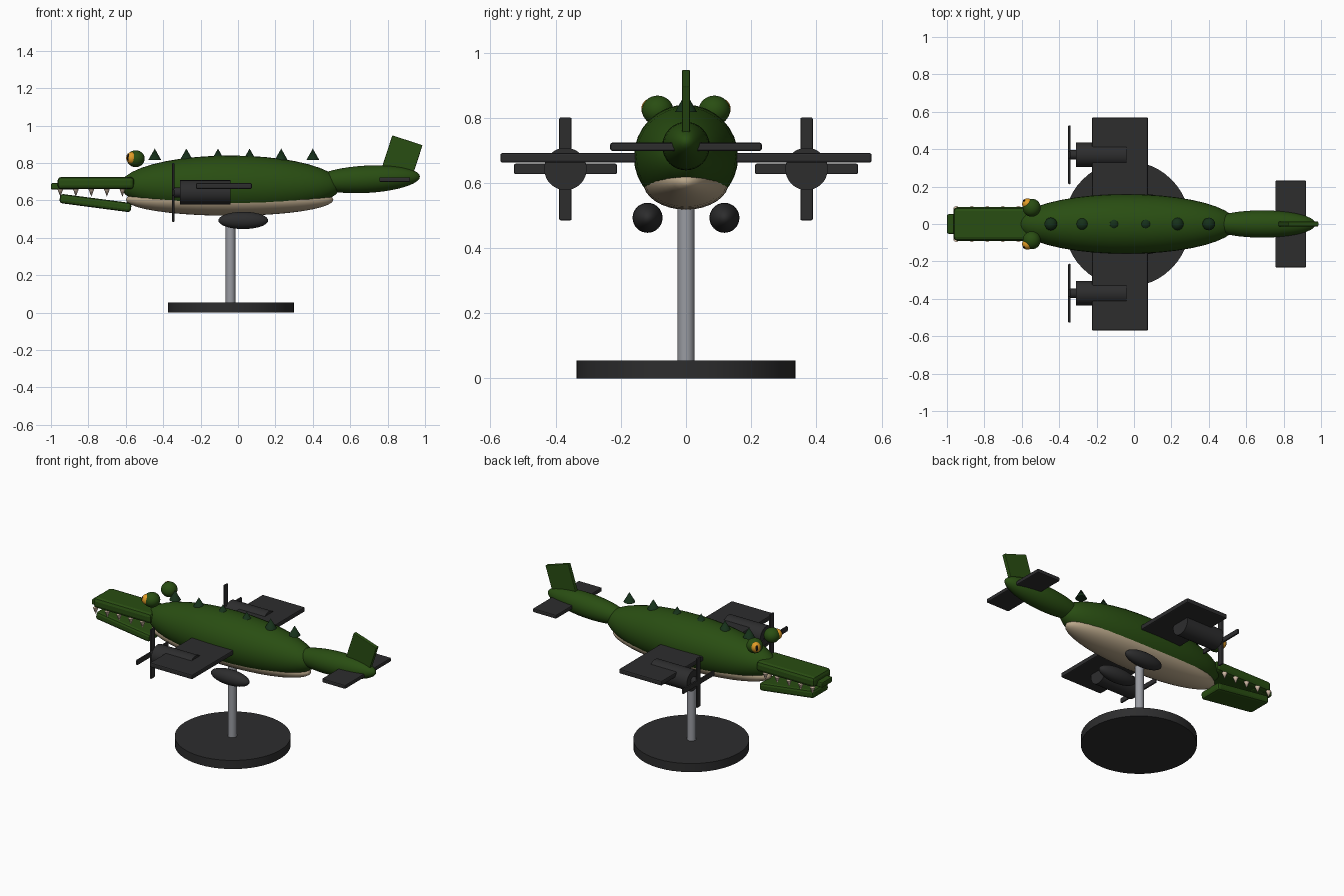
import bpy
from math import radians, pi

cube = bpy.data.objects.get("Cube")
if cube:
    bpy.data.objects.remove(cube, do_unlink=True)


def material(name, r, g, b):
    m = bpy.data.materials.new(name)
    m.use_nodes = True
    m.diffuse_color = (r, g, b, 1)
    bsdf = next(n for n in m.node_tree.nodes if n.type == 'BSDF_PRINCIPLED')
    bsdf.inputs["Base Color"].default_value = (r, g, b, 1)
    bsdf.inputs["Roughness"].default_value = 0.6
    return m


GREEN = material("crocodile green", 0.022, 0.075, 0.006)
SPIKE = material("dark spike green", 0.008, 0.03, 0.01)
TAN = material("belly tan", 0.48, 0.38, 0.25)
GREY = material("dark grey", 0.026, 0.026, 0.027)
STEEL = material("steel", 0.32, 0.33, 0.36)
IVORY = material("tooth ivory", 0.8, 0.62, 0.48)
AMBER = material("eye amber", 0.75, 0.33, 0.02)
BLACK = material("pupil black", 0.004, 0.004, 0.004)


def finish(name, mat, smooth=True):
    ob = bpy.context.object
    ob.name = name
    ob.data.materials.append(mat)
    bpy.ops.object.transform_apply(location=False, rotation=False, scale=True)
    if smooth:
        bpy.ops.object.shade_smooth_by_angle(angle=radians(35))
    return ob


def ellipsoid(name, mat, loc, radii, tilt=0):
    # Poles lie along the model's length
    bpy.ops.mesh.primitive_uv_sphere_add(segments=32, ring_count=20, radius=1,
                                         location=loc, rotation=(0, pi / 2 + tilt, 0))
    bpy.context.object.scale = (radii[2], radii[1], radii[0])
    return finish(name, mat)


def box(name, mat, loc, size, bevel=0.005, tilt=0):
    bpy.ops.mesh.primitive_cube_add(size=1, location=loc, rotation=(0, tilt, 0))
    bpy.context.object.scale = size
    ob = finish(name, mat, False)
    if bevel:
        mod = ob.modifiers.new("Bevel", 'BEVEL')
        mod.width = bevel
        mod.segments = 2
    return ob


def cylinder(name, mat, loc, radius, depth, along_x=False):
    bpy.ops.mesh.primitive_cylinder_add(vertices=48, radius=radius, depth=depth, location=loc,
                                        rotation=(0, pi / 2 if along_x else 0, 0))
    return finish(name, mat)


def cone(name, mat, loc, radius, depth, flip=False):
    bpy.ops.mesh.primitive_cone_add(vertices=16, radius1=radius, depth=depth, location=loc,
                                    rotation=(pi if flip else 0, 0, 0))
    return finish(name, mat)


# Display stand
cylinder("stand_base", GREY, (-0.037, 0, 0.028), 0.336, 0.055)
cylinder("stand_pole", STEEL, (-0.04, 0, 0.30), 0.026, 0.52)

# Body, belly and tail
ellipsoid("body", GREEN, (-0.04, 0, 0.68), (0.59, 0.16, 0.16))
ellipsoid("belly", TAN, (-0.045, 0, 0.604), (0.555, 0.132, 0.086))
ellipsoid("tail", GREEN, (0.685, 0, 0.713), (0.288, 0.073, 0.073), radians(-3))
box("tail_fin", GREEN, (0.878, 0, 0.836), (0.17, 0.025, 0.18), 0.004, radians(18))
box("tailplane", GREY, (0.838, 0, 0.711), (0.165, 0.465, 0.025), 0.006)

# Jaws
box("upper_jaw", GREEN, (-0.76, 0, 0.693), (0.41, 0.18, 0.066), 0.02)
box("snout_tip", GREEN, (-0.93, 0, 0.675), (0.14, 0.105, 0.035), 0.008)
box("lower_jaw", GREEN, (-0.762, 0, 0.586), (0.385, 0.16, 0.05), 0.015, radians(7.5))

# Back spikes
for i in range(6):
    cone(f"back_spike_{i + 1}", SPIKE, (-0.445 + i * 0.169, 0, 0.847), 0.034, 0.06)

# Wing
box("wing", GREY, (-0.075, 0, 0.677), (0.3, 1.14, 0.03), 0.007)

# Paired parts
for side, s in (("left", 1), ("right", -1)):
    # Eyes
    ellipsoid(f"{side}_eye", GREEN, (-0.547, s * 0.087, 0.823), (0.048, 0.048, 0.045))
    ellipsoid(f"{side}_iris", AMBER, (-0.569, s * 0.108, 0.827), (0.029, 0.029, 0.032))
    ellipsoid(f"{side}_pupil", BLACK, (-0.585, s * 0.123, 0.829), (0.009, 0.009, 0.019))

    # Teeth
    for i in range(5):
        cone(f"{side}_tooth_{i + 1}", IVORY, (-0.95 + i * 0.083, s * 0.08, 0.641),
             0.016, 0.042, True)

    # Engine with spinner and crossed propeller blades
    y = s * 0.37
    cylinder(f"{side}_engine", GREY, (-0.175, y, 0.643), 0.065, 0.27, True)
    cylinder(f"{side}_spinner", GREY, (-0.325, y, 0.643), 0.026, 0.05, True)
    box(f"{side}_vertical_blade", GREY, (-0.346, y, 0.643), (0.012, 0.038, 0.315), 0.004)
    box(f"{side}_level_blade", GREY, (-0.346, y, 0.643), (0.012, 0.315, 0.032), 0.004)

    # Float under the belly
    ellipsoid(f"{side}_float", GREY, (0.028, s * 0.118, 0.493), (0.133, 0.046, 0.046))
